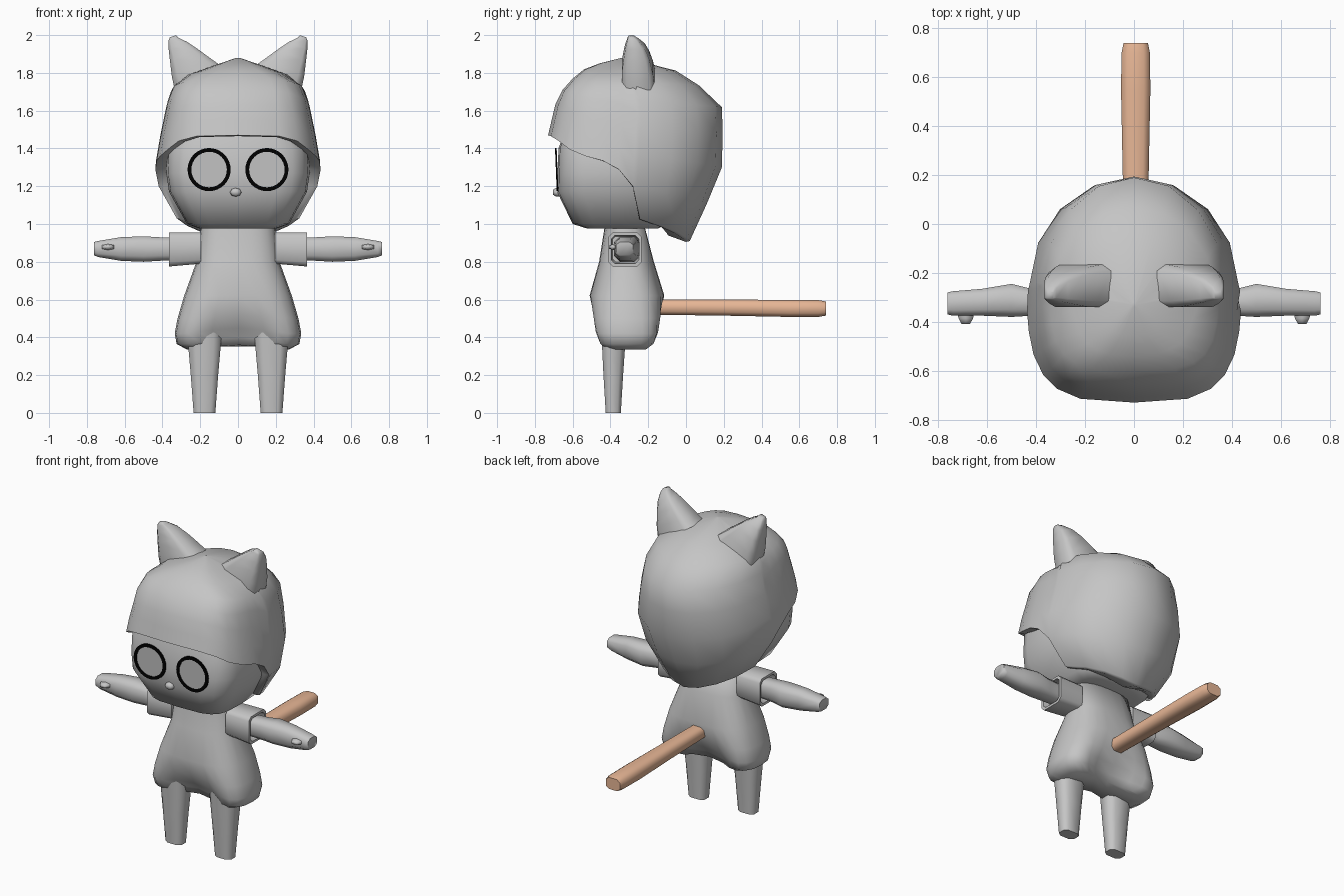
import bpy, bmesh, math

if "Cube" in bpy.data.objects:
    bpy.data.objects.remove(bpy.data.objects["Cube"])


def material(name, col):
    m = bpy.data.materials.new(name)
    m.diffuse_color = (*col, 1)
    m.use_nodes = True
    m.node_tree.nodes["Principled BSDF"].inputs["Base Color"].default_value = m.diffuse_color
    return m


GREY = material("grey", (0.56, 0.56, 0.56))
TAN = material("tan", (0.82, 0.48, 0.31))
BLACK = material("black", (0.0, 0.0, 0.0))


def power(v, n):
    return math.copysign(abs(v) ** (2 / n), v)


def section(a0, a1, b0, b1, n=2.0, k=12, offset=False):
    """Superellipse filling the rectangle a0..a1, b0..b1; starts at the b0 side."""
    pts = []
    for i in range(k):
        t = 2 * math.pi * (i + (0.5 if offset else 0)) / k
        pts.append((power(math.sin(t), n), power(-math.cos(t), n)))
    ma, mb = max(p[0] for p in pts), max(p[1] for p in pts)
    return [((a0 + a1) / 2 + (a1 - a0) / 2 * p / ma, (b0 + b1) / 2 + (b1 - b0) / 2 * q / mb)
            for p, q in pts]


def loft(name, rings, mat, caps=(True, True), closed=False, angle=60):
    bm = bmesh.new()
    vs = [[bm.verts.new(p) for p in r] for r in rings]
    k = len(rings[0])
    pairs = list(zip(vs, vs[1:])) + ([(vs[-1], vs[0])] if closed else [])
    for a, b in pairs:
        for i in range(k):
            j = (i + 1) % k
            bm.faces.new((a[i], a[j], b[j], b[i]))
    if caps[0]:
        bm.faces.new(vs[0])
    if caps[1]:
        bm.faces.new(vs[-1])
    bmesh.ops.recalc_face_normals(bm, faces=bm.faces)
    me = bpy.data.meshes.new(name)
    bm.to_mesh(me)
    bm.free()
    me.materials.append(mat)
    me.shade_smooth()
    me.set_sharp_from_angle(angle=math.radians(angle))
    ob = bpy.data.objects.new(name, me)
    bpy.context.collection.objects.link(ob)
    return ob


def lerp_table(table, z):
    """Interpolate rows (z, ...) listed from the top down."""
    for a, b in zip(table, table[1:]):
        if z >= b[0]:
            t = (a[0] - z) / (a[0] - b[0])
            return [p + (q - p) * t for p, q in zip(a, b)]
    return table[-1]


# Head: squarish rounded block with a flat face
head = [(0.975, .20, -.52, -.15), (1.0, .27, -.60, -.10), (1.17, .365, -.682, -.06),
        (1.27, .38, -.68, -.04), (1.4, .375, -.675, -.04), (1.53, .32, -.63, -.08)]
loft("head", [[(x, y, z) for x, y in section(-w, w, f, b, 4, 20)] for z, w, f, b in head], GREY)

# Hair: domed shell, boxy at the fringe, pointed at the nape, edge dropping behind the cheeks
hair = [(1.88, .008, -.34, -.32), (1.835, .14, -.52, -.10), (1.77, .32, -.60, .03),
        (1.68, .365, -.68, .125), (1.62, .38, -.695, .19), (1.45, .415, -.735, .195),
        (1.30, .44, -.74, .19), (1.15, .41, -.70, .13), (.91, .24, -.50, .02)]
half = [(0, 1.47), (20, 1.465), (38, 1.44), (53, 1.395), (68, 1.36), (80, 1.335), (87, 1.29), (90, 1.2),
        (93, 1.03), (115, .99), (136, .955), (158, .925), (180, .91)]
columns = half + [(360 - a, z) for a, z in half[-2:0:-1]]
rows = []
for t in (0, .07, .15, .27, .42, .6, .8, 1):
    ring = []
    for a, low in columns:
        z, w, f, b = lerp_table(hair, 1.88 - (1.88 - low) * t)
        s, c = math.sin(math.radians(a)), -math.cos(math.radians(a))
        n = 3.4 if c < 0 else 2.0
        ring.append((w * power(s, n), (f + b) / 2 + (b - f) / 2 * power(c, n), z))
    rows.append(ring)
low_ring = rows[-1]
for s, dz in ((.93, -.005), (.6, .03)):      # underside turned inward
    rows.append([(x * s, -.27 + (y + .27) * s, z + dz) for x, y, z in low_ring])
loft("hair", rows, GREY, (True, False))

# Torso: pear shape with a crease front and back between the hips
body = [(.99, .195, -.43, -.22, 0, 2.6), (.8, .22, -.46, -.17, 0, 2.5), (.62, .285, -.515, -.11, .005, 2.6),
        (.5, .32, -.52, -.105, .04, 2.8), (.42, .335, -.515, -.11, .07, 3),
        (.365, .325, -.495, -.13, .09, 3), (.335, .27, -.45, -.18, .06, 2.8)]
rings = []
for z, w, f, b, crease, n in body:
    ring = []
    for i, (x, y) in enumerate(section(-w, w, f, b, n, 24)):
        c = crease * abs(math.cos(2 * math.pi * i / 24)) ** 9
        ring.append((x, y + math.copysign(c, -.32 - y), z + c * .4))
    rings.append(ring)
loft("body", rings, GREY, angle=80)

for s, side in ((1, "left"), (-1, "right")):
    # Tapered leg
    leg = [(.43, .085, .27, -.448, -.317), (.2, .105, .25, -.437, -.333), (0, .12, .235, -.425, -.345)]
    loft(side + "_leg", [[(s * x, y, z) for x, y in section(a, b, f, k, 3, 8, True)]
                         for z, a, b, f, k in leg], GREY, angle=75)
    # Square sleeve, hollow at the end
    sleeve = [(.195, -.405, -.24, .79, .955), (.365, -.41, -.235, .775, .955),
              (.365, -.395, -.25, .79, .94), (.32, -.39, -.255, .80, .935)]
    loft(side + "_sleeve", [[(s * x, y, z) for y, z in section(f, b, lo, hi, 6, 8, True)]
                            for x, f, b, lo, hi in sleeve], GREY)
    # Arm and hand
    arm = [(.3, -.375, -.27, .81, .925), (.42, -.375, -.265, .805, .93), (.5, -.38, -.245, .80, .935),
           (.62, -.375, -.265, .805, .93), (.74, -.375, -.275, .825, .91), (.763, -.37, -.28, .835, .905)]
    loft(side + "_arm", [[(s * x, y, z) for y, z in section(f, b, lo, hi, 3, 8, True)]
                         for x, f, b, lo, hi in arm], GREY, angle=70)
    # Thumb
    loft(side + "_thumb", [[(s * x, y, z) for x, z in section(.688 - r, .688 + r, .878 - r * .5, .878 + r * .5, 3, 6)]
                           for y, r in ((-.35, .036), (-.385, .03), (-.408, .018))], GREY, angle=80)
    # Pointed ear leaning outward on a sloping base (slope = drop towards the outside)
    ear = [(1.775, .55, .095, .335, -.34, -.165), (1.83, .5, .15, .35, -.34, -.175),
           (1.895, .45, .215, .36, -.33, -.195), (1.945, .4, .27, .367, -.32, -.22),
           (1.98, .3, .318, .367, -.31, -.255), (1.994, .3, .328, .36, -.305, -.275)]
    rings = []
    for z, slope, a, b, f, k in ear:
        rings.append([(s * x, y, z - slope * (x - (a + b) / 2))
                      for x, y in section(a, b, f, k, 5, 8, True)])
    loft(side + "_ear", rings, GREY, angle=75)

    # Eye: black rim around a grey disc
    def circle(r, y):
        return [(s * .153 + u, y - v * .04, 1.288 + v) for u, v in section(-r, r, -r, r, 2, 32)]
    loft(side + "_eye_rim", [circle(.114, -.681), circle(.114, -.689), circle(.094, -.689),
                             circle(.094, -.681)], BLACK, (False, False), True, 30)
    loft(side + "_eye", [circle(.1, -.680), circle(.1, -.685)], GREY, angle=30)

# Nose
loft("nose", [[(x, y, z) for x, z in section(-.012 - r, -.012 + r, 1.168 - r * .75, 1.168 + r * .75, 2, 8)]
              for y, r in ((-.66, .032), (-.69, .03), (-.703, .018))], GREY)

# Tail: straight eight-sided bar
tail = [(-.2, .048, .52, .60), (.2, .053, .515, .60), (.55, .06, .508, .598),
        (.70, .058, .508, .597), (.74, .05, .515, .59)]
loft("tail", [[(x, y, z) for x, z in section(.007 - w, .007 + w, lo, hi, 3, 8, True)]
              for y, w, lo, hi in tail], TAN)
